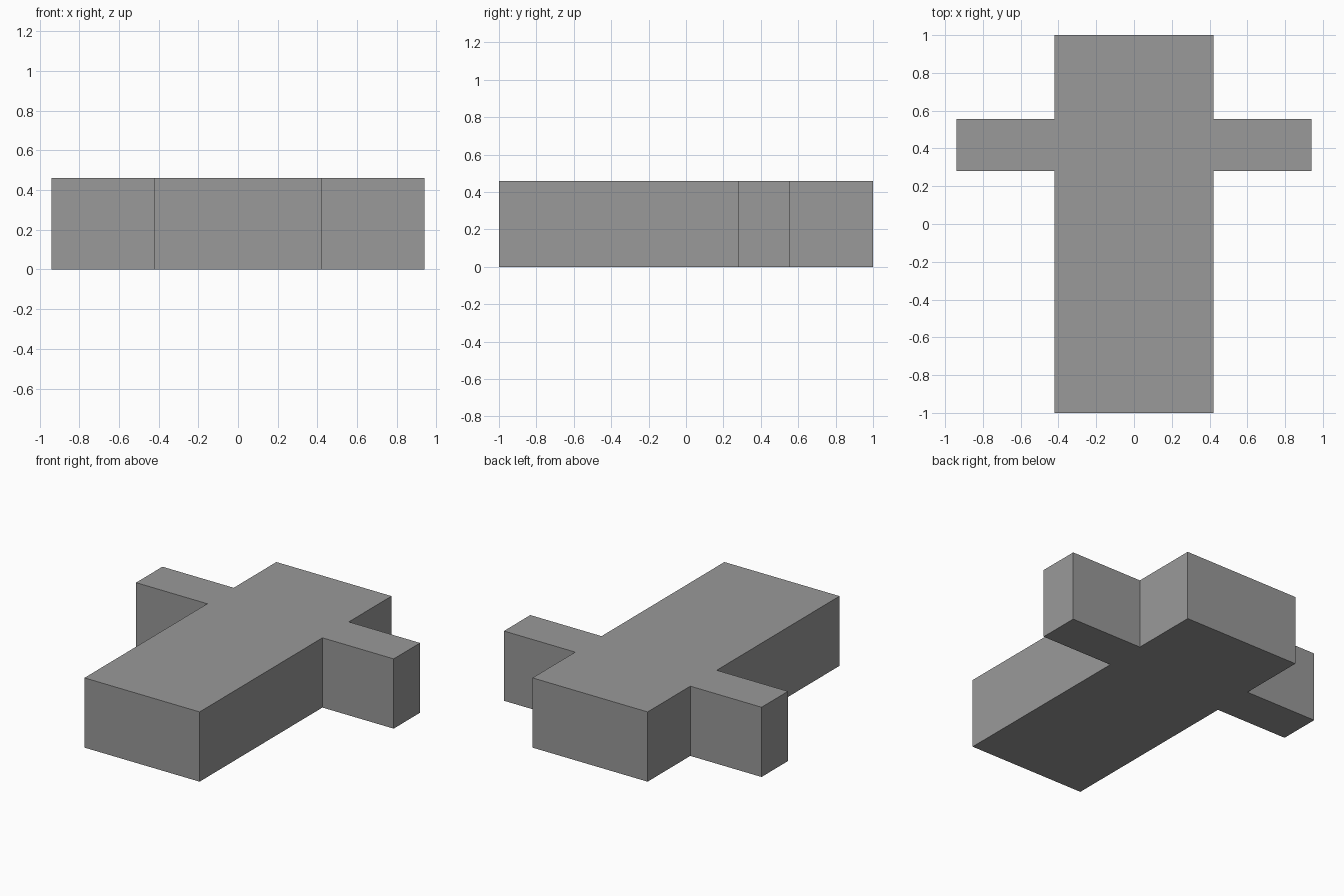
import bpy
import bmesh

cube = bpy.data.objects.get("Cube")
if cube:
    bpy.data.objects.remove(cube, do_unlink=True)

HEIGHT = 0.46
BODY_X, ARM_X = 0.42, 0.94
ARM_FRONT, ARM_BACK = 0.28, 0.555

# Plain grey material
grey = bpy.data.materials.new("plain grey")
grey.use_nodes = True
colour = (0.32, 0.32, 0.32, 1)
grey.diffuse_color = colour
grey.node_tree.nodes["Principled BSDF"].inputs["Base Color"].default_value = colour

# Right half of the cross outline, front to back, then mirrored
half = [(BODY_X, -1), (BODY_X, ARM_FRONT), (ARM_X, ARM_FRONT),
        (ARM_X, ARM_BACK), (BODY_X, ARM_BACK), (BODY_X, 1)]
outline = half + [(-x, y) for x, y in reversed(half)]

# Extrude the outline into one solid block
bm = bmesh.new()
base = bm.faces.new([bm.verts.new((x, y, 0)) for x, y in outline])
top = bmesh.ops.extrude_face_region(bm, geom=[base], use_keep_orig=True)
verts = [v for v in top["geom"] if isinstance(v, bmesh.types.BMVert)]
bmesh.ops.translate(bm, verts=verts, vec=(0, 0, HEIGHT))
bmesh.ops.recalc_face_normals(bm, faces=bm.faces)

mesh = bpy.data.meshes.new("cross_block")
bm.to_mesh(mesh)
bm.free()
mesh.materials.append(grey)
bpy.context.collection.objects.link(bpy.data.objects.new("cross_block", mesh))
